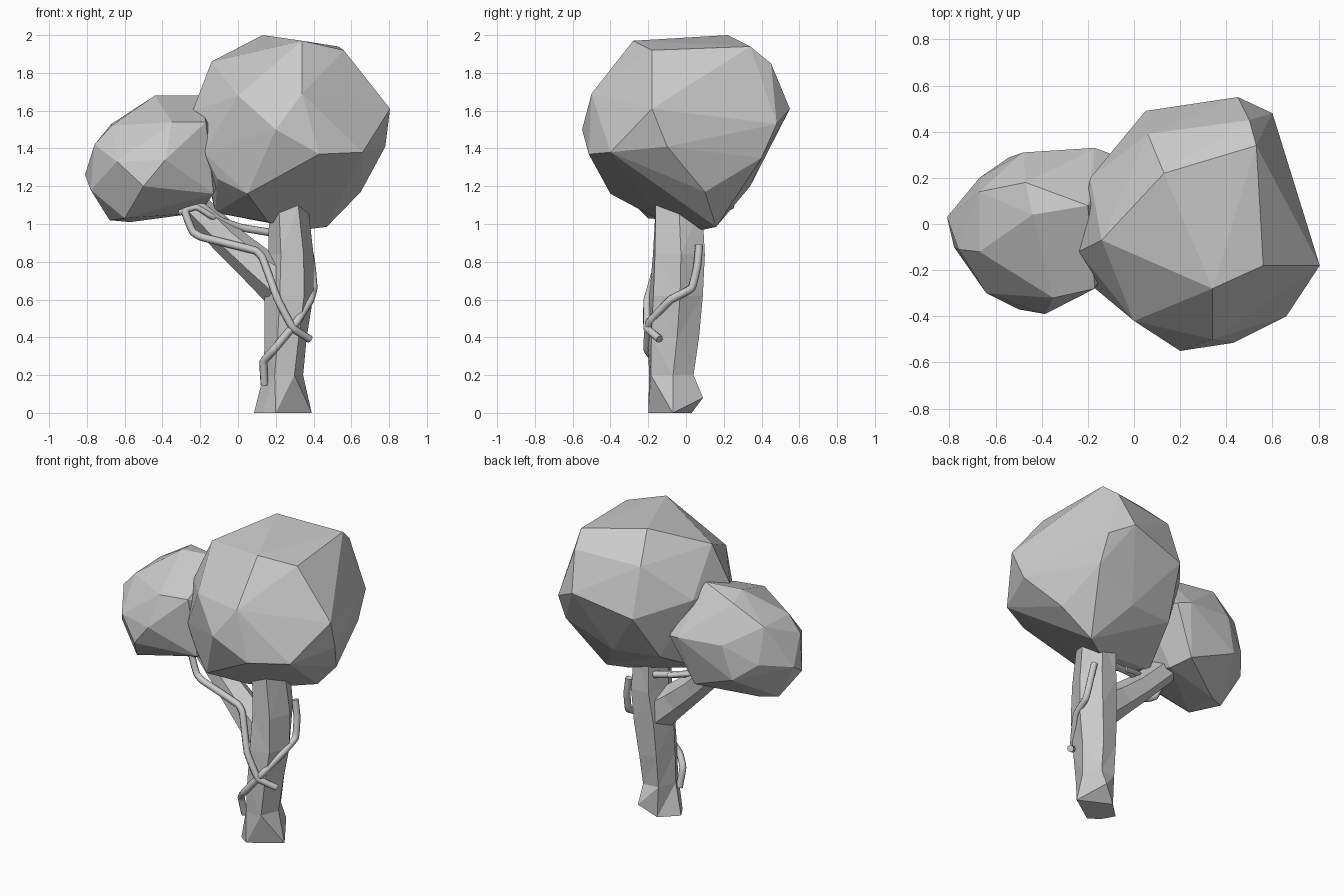
import bpy, bmesh, math
from mathutils import Vector

if "Cube" in bpy.data.objects:
    bpy.data.objects.remove(bpy.data.objects["Cube"])


def finish(bm, name):
    bmesh.ops.recalc_face_normals(bm, faces=bm.faces[:])
    me = bpy.data.meshes.new(name)
    bm.to_mesh(me)
    bm.free()
    ob = bpy.data.objects.new(name, me)
    bpy.context.collection.objects.link(ob)
    return ob


def hull(name, pts):
    """Faceted foliage mass: convex hull of its corner points."""
    bm = bmesh.new()
    for p in pts:
        bm.verts.new(p)
    bmesh.ops.convex_hull(bm, input=bm.verts[:])
    loose = [v for v in bm.verts if not v.link_faces]
    bmesh.ops.delete(bm, geom=loose, context='VERTS')
    bmesh.ops.dissolve_limit(bm, angle_limit=math.radians(3),
                             verts=bm.verts[:], edges=bm.edges[:])
    return finish(bm, name)


def loft(name, rings):
    """Skin a stack of rings (lists of points) and cap both ends."""
    bm = bmesh.new()
    vs = [[bm.verts.new(p) for p in r] for r in rings]
    n = len(vs[0])
    for a, b in zip(vs, vs[1:]):
        for i in range(n):
            j = (i + 1) % n
            bm.faces.new((a[i], a[j], b[j], b[i]))
    bm.faces.new(vs[0][::-1])
    bm.faces.new(vs[-1])
    bmesh.ops.triangulate(bm, faces=bm.faces[:])
    return finish(bm, name)


def vine(name, pts, r=0.021):
    cu = bpy.data.curves.new(name, 'CURVE')
    cu.dimensions = '3D'
    cu.bevel_depth = r
    cu.bevel_resolution = 2
    cu.use_fill_caps = True
    cu.resolution_u = 4
    sp = cu.splines.new('BEZIER')
    sp.bezier_points.add(len(pts) - 1)
    P = [Vector(p) for p in pts]
    for i, bp in enumerate(sp.bezier_points):
        bp.co = P[i]
        # short handles keep runs straight with tight bends
        t = (P[min(i + 1, len(P) - 1)] - P[max(i - 1, 0)]).normalized()
        bp.handle_left_type = bp.handle_right_type = 'FREE'
        bp.handle_left, bp.handle_right = P[i] - t * .012, P[i] + t * .012
    ob = bpy.data.objects.new(name, cu)
    bpy.context.collection.objects.link(ob)
    return ob


# Foliage
hull("large_crown", [
    (.13, .22, 2.0), (.34, -.28, 1.97), (.53, .34, 1.94), (.56, -.18, 1.92),
    (.805, -.18, 1.61), (.66, -.40, 1.38), (.43, -.515, 1.37), (.2, -.55, 1.5),
    (0, -.42, 1.68), (.34, -.5, 1.69), (-.14, -.07, 1.86), (.06, .39, 1.83),
    (.05, .49, 1.52), (.45, .55, 1.61), (.6, .48, 1.53), (-.24, -.12, 1.6),
    (-.19, .2, 1.6), (.05, -.4, 1.16), (-.11, -.29, 1.24), (-.12, .0, 1.06),
    (.16, -.12, 1.01), (.35, .09, .97), (.47, .16, .985), (.65, .1, 1.17),
    (.78, -.1, 1.41), (.3, .34, 1.2), (.6, .4, 1.35), (-.02, .3, 1.22),
    (.5, .45, 1.85), (-.18, -.27, 1.38)])
hull("small_crown", [
    (-.44, .04, 1.68), (-.2, .08, 1.68), (-.47, .18, 1.65), (-.67, .14, 1.53),
    (-.67, -.12, 1.52), (-.35, -.32, 1.54), (-.385, -.39, 1.34),
    (-.5, -.37, 1.2), (-.64, -.30, 1.33), (-.81, .03, 1.26), (-.78, -.1, 1.18),
    (-.68, 0, 1.02), (-.57, .05, 1.01), (-.6, -.2, 1.03), (-.17, -.28, 1.54),
    (-.13, -.24, 1.16), (-.48, .31, 1.42), (-.54, .29, 1.2), (-.17, .33, 1.4),
    (-.67, .2, 1.3), (-.2, .1, 1.06), (-.24, .25, 1.08), (0, .1, 1.4),
    (-.76, -.11, 1.42), (-.09, .3, 1.38)])

# Trunk: cut foot, then (z, x0, x1, y0, y1, twist) per six-sided ring
trunk = [[(.39, -.07, 0), (.29, .09, .08), (.19, .03, 0), (.085, -.07, 0),
          (.13, -.15, 0), (.2, -.2, 0)]]
for z, x0, x1, y0, y1, tw in [
        (.2, .135, .345, -.195, .04, 4), (.4, .14, .365, -.20, .065, 8),
        (.62, .14, .40, -.19, .085, 8), (.84, .16, .40, -.175, .10, 4),
        (1.1, .165, .37, -.165, .09, 0), (1.25, .17, .36, -.15, .08, 0)]:
    ring = []
    for k in range(6):
        a = math.radians(60 * k + tw)
        ring.append(((x0 + x1) / 2 + (x1 - x0) / 2 * math.cos(a),
                     (y0 + y1) / 2 + (y1 - y0) / 2 * math.sin(a) / .9, z))
    trunk.append(ring)
loft("trunk", trunk)

# Side branch, rings square to its path
path = [(.23, -.05, .68), (.09, -.04, .79), (-.06, -.02, .92),
        (-.23, 0, 1.09), (-.34, .02, 1.2)]
branch = []
d = Vector((-.72, .08, .69)).normalized()
u = d.cross(Vector((0, 1, 0))).normalized()
v = d.cross(u)
for c, r in zip(path, (.125, .1, .085, .08, .07)):
    branch.append([Vector(c) + r * (u * math.cos(k * math.pi / 3)
                   + v * math.sin(k * math.pi / 3)) for k in range(6)])
loft("branch", branch)

# Climbing vines
vine("trunk_vine", [
    (.14, -.13, .15), (.135, -.16, .27), (.19, -.205, .335), (.31, -.195, .48),
    (.385, -.08, .6), (.40, .03, .66), (.39, .06, .78), (.37, .07, .89)])
vine("branch_vine", [
    (.38, -.14, .39), (.29, -.205, .45), (.21, -.205, .60), (.13, -.14, .82),
    (.09, -.13, .86), (-.19, -.1, .93), (-.24, -.09, .96), (-.28, -.08, 1.07),
    (-.2, -.08, 1.1), (-.1, -.05, 1.02), (.02, .0, .98), (.2, .05, .95)])
vine("twig_vine", [
    (-.31, -.07, 1.06), (-.22, -.09, 1.09), (-.14, -.08, 1.04),
    (-.04, -.0, 1.0), (.1, .04, .965)], .016)
